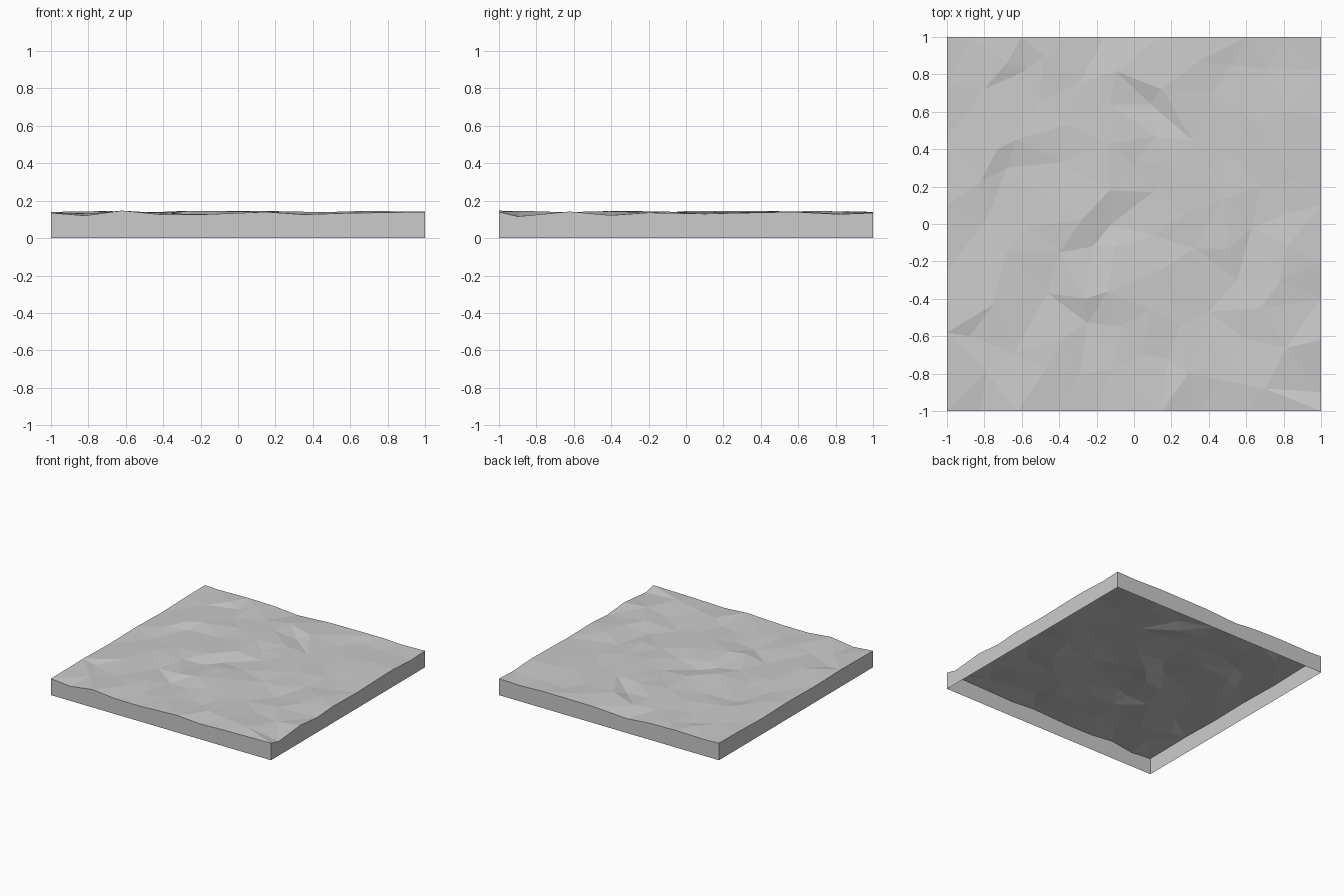
import bpy, bmesh, random
from mathutils import Vector
from mathutils.geometry import delaunay_2d_cdt

cube = bpy.data.objects.get("Cube")
if cube:
    bpy.data.objects.remove(cube, do_unlink=True)

random.seed(7)
MEAN_HEIGHT = 0.135
SPACING = 0.17

# Rim heights: (position along the side, height)
front_rim = [(-1, .135), (-.82, .12), (-.62, .147), (-.42, .127), (-.2, .126),
             (.15, .14), (.35, .126), (.6, .134), (1, .14)]
right_rim = [(-.9, .116), (-.62, .142), (-.4, .122), (-.2, .136), (.1, .13),
             (.4, .137), (.58, .14), (.82, .128)]
back_rim = [(-1, .14), (-.88, .135), (-.6, .14), (-.36, .135), (-.16, .118),
            (.14, .135), (.6, .138), (.8, .13), (1, .135)]
left_rim = [(-.58, .14), (-.25, .132), (.1, .138), (.45, .13), (.75, .138)]

# Main crests and hollows of the ground
landmarks = [
    (-.46, -.37, .125), (-.22, -.12, .122), (-.26, -.4, .145), (-.14, -.36, .145),
    (-.1, -.12, .138), (-.12, .0, .122), (.1, .17, .13), (-.28, .02, .146),
    (-.13, .18, .146), (-.39, .33, .13), (-.14, .43, .144), (-.38, -.61, .138),
    (-.25, -.53, .12), (.15, -.24, .144), (.1, -.06, .134), (.05, -.7, .13),
    (.18, -.72, .128), (.29, -.8, .142), (.7, -.88, .146), (.42, .7, .13),
    (.72, .83, .13), (.82, .6, .142), (.75, .36, .138), (.15, .72, .146),
    (.09, .64, .12), (-.13, .64, .14), (-.68, .86, .144), (-.58, .82, .125),
    (-.48, .9, .14), (-.63, .45, .142), (-.73, .4, .146), (-.82, .23, .14),
    (-.68, .3, .126), (-.75, -.43, .144), (-.88, -.6, .126), (.4, -.47, .126),
    (.55, -.3, .126), (.68, -.45, .143), (.63, -.02, .127), (.82, -.12, .143),
]

rim = [Vector((x, -1, z)) for x, z in front_rim]
rim += [Vector((1, y, z)) for y, z in right_rim]
rim += [Vector((x, 1, z)) for x, z in reversed(back_rim)]
rim += [Vector((-1, y, z)) for y, z in reversed(left_rim)]
points = rim + [Vector(p) for p in landmarks]

# Fill the gaps with scattered points of gently varying height
for attempt in range(3000):
    p = Vector((random.uniform(-.9, .9), random.uniform(-.9, .9), 0))
    if all((p.xy - q.xy).length > SPACING for q in points):
        p.z = MEAN_HEIGHT + random.uniform(-.006, .006)
        points.append(p)

# Triangulate the ground inside the rim
count = len(rim)
border = [(i, (i + 1) % count) for i in range(count)]
flat, _, faces, origins, _, _ = delaunay_2d_cdt(
    [p.xy for p in points], border, [], 1, 1e-6)

bm = bmesh.new()
verts = [bm.verts.new((co.x, co.y, points[src[0]].z if src else MEAN_HEIGHT))
         for co, src in zip(flat, origins)]
for face in faces:
    bm.faces.new([verts[i] for i in face])
bmesh.ops.recalc_face_normals(bm, faces=bm.faces[:])
if sum(f.normal.z for f in bm.faces) < 0:
    bmesh.ops.reverse_faces(bm, faces=bm.faces[:])

# Drop the rim straight down to form the side walls, open underneath
edges = [e for e in bm.edges if e.is_boundary]
skirt = bmesh.ops.extrude_edge_only(bm, edges=edges)["geom"]
for v in skirt:
    if isinstance(v, bmesh.types.BMVert):
        v.co.z = 0
for f in bm.faces:
    f.normal_update()
    f.smooth = False
    if abs(f.normal.z) < .01 and f.normal.dot(f.calc_center_median()) < 0:
        f.normal_flip()

mesh = bpy.data.meshes.new("ground_slab")
bm.to_mesh(mesh)
bm.free()

# Plain grey stone
grey = bpy.data.materials.new("stone_grey")
grey.use_nodes = True
colour = (.6, .6, .6, 1)
grey.diffuse_color = colour
grey.node_tree.nodes["Principled BSDF"].inputs["Base Color"].default_value = colour
mesh.materials.append(grey)

slab = bpy.data.objects.new("ground_slab", mesh)
bpy.context.collection.objects.link(slab)
